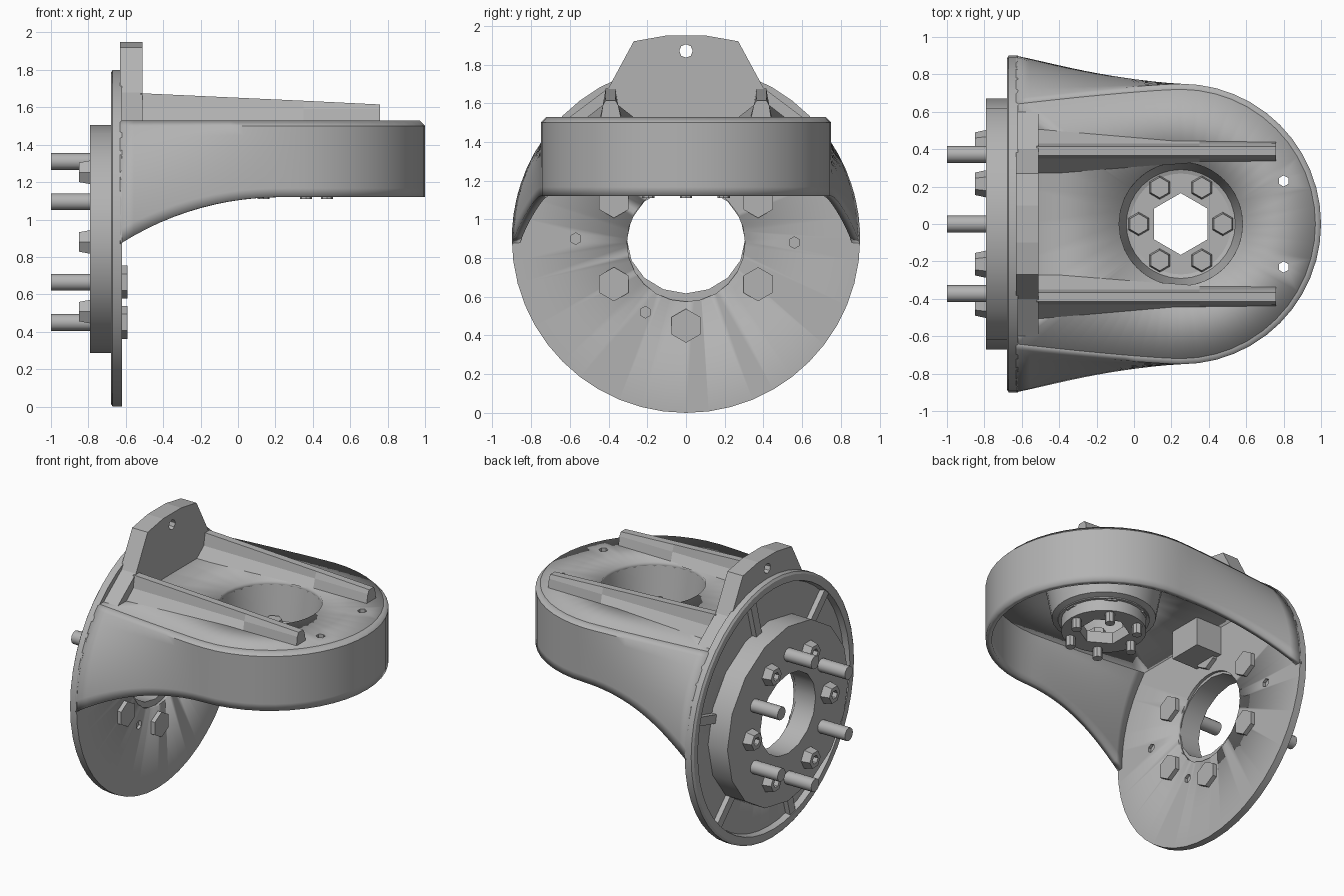
import bpy, bmesh
from math import sin, cos, pi, sqrt, atan2, radians
from mathutils import Matrix, Vector

old = bpy.data.objects.get("Cube")
if old:
    bpy.data.objects.remove(old)

grey = bpy.data.materials.new("plain_grey")
grey.use_nodes = True
tone = (0.45, 0.45, 0.45, 1)
grey.diffuse_color = tone
grey.node_tree.nodes["Principled BSDF"].inputs["Base Color"].default_value = tone

X_AXIS = Matrix(((0, 0, 1), (1, 0, 0), (0, 1, 0))).to_4x4()  # local z becomes x
Z_AXIS = Matrix.Identity(4)


def finish(name, bm, fix=True, smooth=True):
    if fix:
        bmesh.ops.recalc_face_normals(bm, faces=bm.faces)
    me = bpy.data.meshes.new(name)
    bm.to_mesh(me)
    bm.free()
    ob = bpy.data.objects.new(name, me)
    bpy.context.collection.objects.link(ob)
    me.materials.append(grey)
    if smooth:
        bpy.ops.object.select_all(action="DESELECT")
        ob.select_set(True)
        bpy.context.view_layer.objects.active = ob
        bpy.ops.object.shade_smooth_by_angle(angle=radians(32))
    return ob


def grid(bm, rows, wrap_rows=False, wrap_cols=False):
    """Quads between neighbouring rows of points."""
    vs = [[bm.verts.new(p) for p in row] for row in rows]
    n, m = len(vs), len(vs[0])
    for i in range(n if wrap_rows else n - 1):
        for j in range(m if wrap_cols else m - 1):
            k, l = (i + 1) % n, (j + 1) % m
            bm.faces.new((vs[i][j], vs[i][l], vs[k][l], vs[k][j]))
    return vs


def loft(name, loops):
    bm = bmesh.new()
    vs = grid(bm, loops, wrap_cols=True)
    bm.faces.new(vs[0])
    bm.faces.new(vs[-1])
    return finish(name, bm, smooth=False)


def ring(name, profile, centre, axis, n=48, sx=1, sy=1):
    """Closed (radius, height) profile turned about an axis."""
    bm = bmesh.new()
    rows = []
    for i in range(n):
        a = 2 * pi * i / n
        rows.append([axis @ Vector((r * cos(a) * sx, r * sin(a) * sy, h)) + Vector(centre)
                     for r, h in profile])
    grid(bm, rows, True, True)
    return finish(name, bm)


def rod(name, r, h0, h1, centre, axis, n=12, top=None):
    bm = bmesh.new()
    bmesh.ops.create_cone(bm, cap_ends=True, segments=n, radius1=r,
                          radius2=r if top is None else top, depth=h1 - h0)
    bmesh.ops.translate(bm, verts=bm.verts, vec=(0, 0, (h0 + h1) / 2))
    bmesh.ops.transform(bm, verts=bm.verts, matrix=Matrix.Translation(centre) @ axis)
    return finish(name, bm, smooth=n > 8)


def cut(ob, cutter):
    cutter.hide_render = True
    cutter.hide_set(True)
    cutter.display_type = "WIRE"
    mod = ob.modifiers.new("cut", "BOOLEAN")
    mod.operation = "DIFFERENCE"
    mod.solver = "EXACT"
    mod.object = cutter


def thicken(ob, t):
    mod = ob.modifiers.new("thickness", "SOLIDIFY")
    mod.thickness = t
    mod.offset = -1


# Round rear flange with a recessed back
HUB = (0, 0, 0.88)
flange = ring("rear_flange", [(0.9, -0.62), (0.9, -0.67), (0.885, -0.68), (0.84, -0.68),
              (0.83, -0.64), (0.29, -0.64), (0.29, -0.62)], (0, 0, 0.9), X_AXIS)
cut(flange, rod("flange_bore", 0.305, -0.9, -0.5, HUB, X_AXIS, 24))
for k, (y, z) in enumerate([(0.56, 0.88), (-0.57, 0.9), (-0.21, 0.52)]):
    cut(flange, rod(f"flange_hole_{k}", 0.03, -0.9, -0.5, (0, y, z), X_AXIS, 6))

# Raised mounting ring on the back, with bolts and nuts alternating
ring("mounting_ring", [(0.67, -0.64), (0.67, -0.79), (0.305, -0.79), (0.305, -0.64)],
     (0, 0, 0.895), X_AXIS, 16, 1, 0.91)
for k in range(6):
    a = radians(30 + 60 * k)
    c = (0, 0.43 * cos(a), 0.88 + 0.43 * sin(a))
    rod(f"flange_bolt_head_{k}", 0.088, -0.63, -0.59, c, X_AXIS, 6)
    rod(f"flange_stud_{k}", 0.045, -1, -0.78, c, X_AXIS)
    b = a + radians(30)
    c = (0, 0.43 * cos(b), 0.88 + 0.43 * sin(b))
    ring(f"flange_nut_{k}", [(0.075, -0.78), (0.06, -0.85), (0.03, -0.85), (0.03, -0.78)],
         c, X_AXIS, 6)

# Ribs bridging the recess
for k in range(6):
    a = radians(15 + 60 * k)
    rad, tan = Vector((0, cos(a), sin(a))), Vector((0, -sin(a), cos(a)))
    loft(f"recess_rib_{k}", [[Vector((x, 0, 0.9)) + rad * r + tan * w for r, w in
         ((0.55, -0.03), (0.85, -0.03), (0.85, 0.03), (0.55, 0.03))] for x in (-0.675, -0.63)])

# U-shaped skirt flaring from the flange to the rounded nose
NOSE, R = 0.25, 0.75
STEPS, RISE = 12, 8


def column(x, side):
    t = (x + 0.63) / (NOSE + 0.63)
    low = 1.12 - 0.25 * (1 - t) ** 2.2
    ease = 1 - (1 - t) ** 1.3
    pts = []
    for j in range(RISE + 1):
        z = low + (1.5 - low) * j / RISE
        round_y = sqrt(0.81 - (z - 0.9) ** 2)
        pts.append(Vector((x, side * (round_y + (R - round_y) * ease), z)))
    return pts + [Vector((x, pts[-1].y - side * 0.03, 1.53))]


xs = [-0.63 + (NOSE + 0.63) * i / STEPS for i in range(STEPS + 1)]
columns = [column(x, 1) for x in xs]
for i in range(1, 24):
    a = pi / 2 - pi * i / 24
    zs = [1.12 + 0.38 * j / RISE for j in range(RISE + 1)]
    columns.append([Vector((NOSE + R * cos(a), R * sin(a), z)) for z in zs]
                   + [Vector((NOSE + (R - 0.03) * cos(a), (R - 0.03) * sin(a), 1.53))])
columns += [column(x, -1) for x in reversed(xs)]
bm = bmesh.new()
grid(bm, columns)
skirt = finish("side_skirt", bm, fix=False)
thicken(skirt, 0.04)

# Flat deck with a round opening
edge = [c[-1] for c in columns]
edge += [Vector((-0.63, -0.6 + 0.2 * i, 1.53)) for i in range(7)]
hole = []
for p in edge:
    a = atan2(p.y, p.x - NOSE)
    hole.append(Vector((NOSE + 0.33 * cos(a), 0.33 * sin(a), 1.53)))
bm = bmesh.new()
grid(bm, list(zip(edge, hole)), wrap_rows=True)
bmesh.ops.reverse_faces(bm, faces=[f for f in bm.faces if f.normal.z < 0])
bm.normal_update()
if sum(f.normal.z for f in bm.faces) < 0:
    bmesh.ops.reverse_faces(bm, faces=bm.faces)
deck = finish("deck", bm, fix=False)
thicken(deck, 0.05)
for side in (1, -1):
    cut(deck, rod(f"deck_hole_{side}", 0.03, 1.4, 1.6, (0.8, side * 0.23, 0), Z_AXIS, 6))

# Sunken cup in the deck with a six-bolt hub
CUP = (NOSE, 0, 0)
cup = ring("deck_cup", [(0.335, 1.528), (0.29, 1.26), (0.14, 1.26), (0.14, 1.18), (0.27, 1.18),
           (0.27, 1.26), (0.33, 1.28), (0.37, 1.5)], CUP, Z_AXIS, 32)
cut(cup, rod("cup_bore", 0.165, 1.1, 1.4, CUP, Z_AXIS, 6))
for k in range(6):
    a = radians(60 * k)
    c = (NOSE + 0.225 * cos(a), 0.225 * sin(a), 0)
    rod(f"cup_nut_{k}", 0.065, 1.25, 1.31, c, Z_AXIS, 6, 0.055)
    rod(f"cup_stud_{k}", 0.032, 1.11, 1.2, c, Z_AXIS, 8)

# Upright tab above the deck
half = [(0.64, 1.5), (0.4, 1.68), (0.27, 1.92), (0.1, 1.95)]
outline = half + [(-y, z) for y, z in reversed(half)]
tab = loft("upright_tab", [[(x, y, z) for y, z in outline] for x in (-0.63, -0.51)])
cut(tab, rod("tab_hole", 0.035, -0.8, -0.4, (0, 0, 1.87), X_AXIS, 8))

# Two tapered rails on the deck
for side in (1, -1):
    loops = []
    for x, inner, outer, top in ((-0.52, 0.26, 0.52, 1.675), (0.35, 0.33, 0.445, 1.635),
                                 (0.76, 0.335, 0.44, 1.615)):
        loops.append([(x, side * y, z) for y, z in ((inner, 1.52), (0.35, 1.59), (0.365, top),
                      (0.415, top), (0.43, 1.59), (outer, 1.52))])
    loft("left_rail" if side > 0 else "right_rail", loops)

# Block under the deck, against the flange
loft("inner_block", [[(x, y, z) for y, z in ((-0.12, 1.28), (0.12, 1.28), (0.12, 1.5),
     (-0.12, 1.5))] for x in (-0.63, -0.42)])
